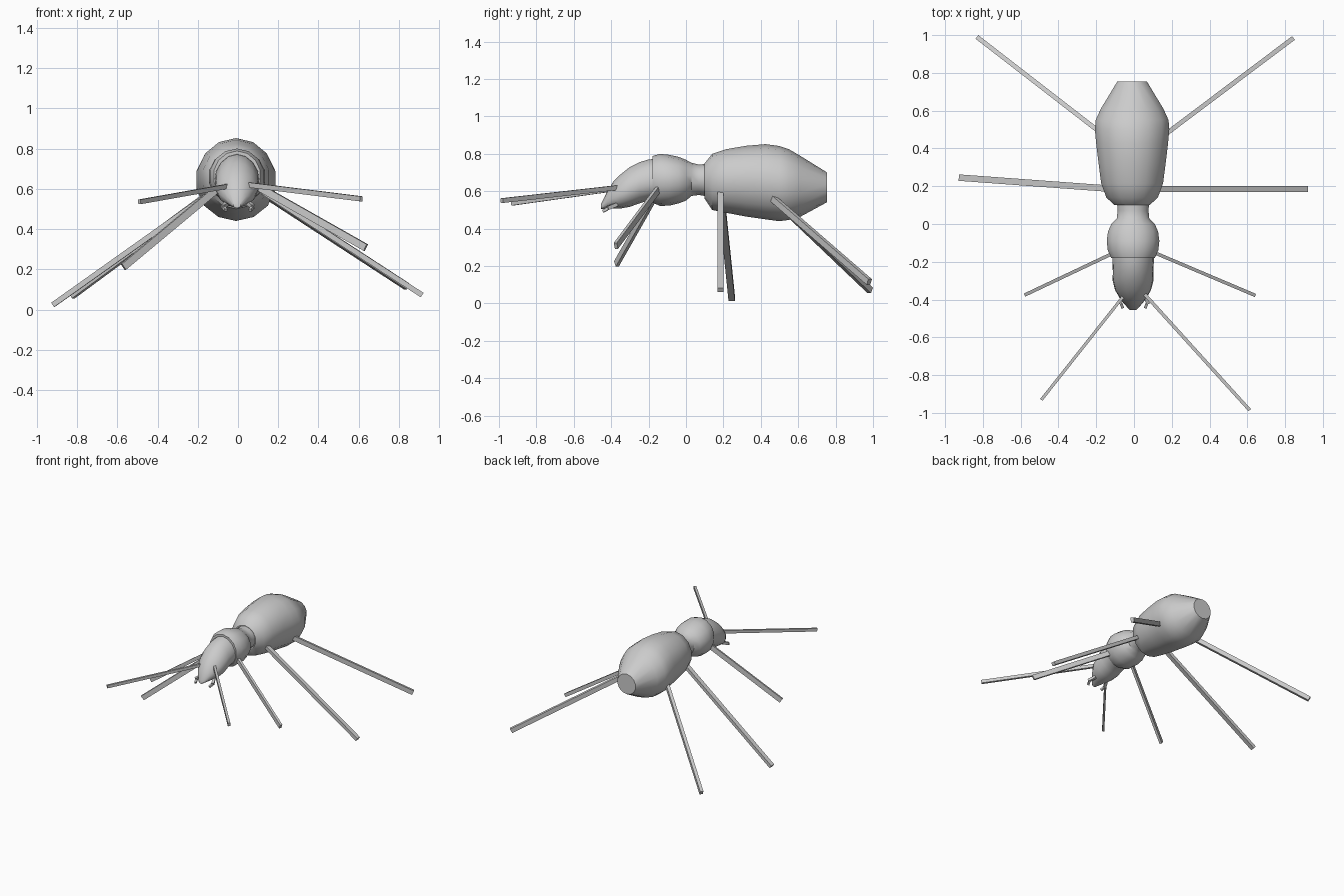
import bpy, bmesh, math
from mathutils import Vector


def finish(bm, name, smooth):
    bmesh.ops.recalc_face_normals(bm, faces=bm.faces)
    me = bpy.data.meshes.new(name)
    bm.to_mesh(me)
    bm.free()
    ob = bpy.data.objects.new(name, me)
    bpy.context.collection.objects.link(ob)
    if smooth:
        bpy.ops.object.select_all(action='DESELECT')
        ob.select_set(True)
        bpy.context.view_layer.objects.active = ob
        bpy.ops.object.shade_smooth_by_angle(angle=math.radians(35))
    return ob


def loft(name, rings, cx=-0.005, n=14, taper=0.0):
    """Closed body along y; each ring is (y, z bottom, z top, half width)."""
    bm = bmesh.new()
    loops = []
    for y, zb, zt, w in rings:
        loop = []
        for i in range(n):
            a = 2 * math.pi * (i + 0.5) / n
            x = w * math.cos(a) * (1 - taper * math.sin(a))
            loop.append(bm.verts.new((cx + x, y, (zb + zt) / 2 + (zt - zb) / 2 * math.sin(a))))
        loops.append(loop)
    for a, b in zip(loops, loops[1:]):
        for i in range(n):
            j = (i + 1) % n
            bm.faces.new((a[i], a[j], b[j], b[i]))
    bm.faces.new(loops[0])
    bm.faces.new(loops[-1])
    return finish(bm, name, True)


def stick(name, start, end, wide, tall):
    """Straight square-cut bar; wide is horizontal, tall is in the vertical plane."""
    p, q = Vector(start), Vector(end)
    d = (q - p).normalized()
    side = d.cross(Vector((0, 0, 1))).normalized()
    up = side.cross(d)
    bm = bmesh.new()
    ends = [[bm.verts.new(c + side * sx * wide / 2 + up * sz * tall / 2)
             for sx, sz in ((-1, -1), (1, -1), (1, 1), (-1, 1))] for c in (p, q)]
    a, b = ends
    for i in range(4):
        j = (i + 1) % 4
        bm.faces.new((a[i], a[j], b[j], b[i]))
    bm.faces.new(a)
    bm.faces.new(b)
    return finish(bm, name, False)


# Abdomen with a flat rear end
loft("abdomen", [(0.10, 0.56, 0.75, 0.095), (0.14, 0.50, 0.80, 0.14),
                 (0.215, 0.485, 0.825, 0.168), (0.32, 0.465, 0.843, 0.182),
                 (0.425, 0.45, 0.852, 0.195), (0.50, 0.44, 0.842, 0.202),
                 (0.55, 0.447, 0.825, 0.198), (0.61, 0.463, 0.79, 0.17),
                 (0.755, 0.542, 0.70, 0.08)], cx=-0.01)

# Thorax with its narrow waist
loft("thorax", [(0.13, 0.57, 0.75, 0.088), (0.07, 0.58, 0.742, 0.084),
                (0.03, 0.575, 0.752, 0.088), (0.0, 0.55, 0.768, 0.118),
                (-0.04, 0.535, 0.784, 0.136), (-0.09, 0.523, 0.795, 0.143),
                (-0.14, 0.522, 0.80, 0.137), (-0.18, 0.54, 0.788, 0.118)])

# Head sloping down to the snout
loft("head", [(-0.15, 0.55, 0.775, 0.11), (-0.20, 0.55, 0.77, 0.11),
              (-0.25, 0.535, 0.755, 0.107), (-0.30, 0.517, 0.73, 0.108),
              (-0.35, 0.508, 0.69, 0.095), (-0.39, 0.508, 0.65, 0.072),
              (-0.42, 0.507, 0.60, 0.05), (-0.455, 0.505, 0.53, 0.018)], taper=0.12)

# Mandibles
for s, label in ((-1, "left"), (1, "right")):
    stick(label + "_mandible_base", (s * 0.05, -0.37, 0.53), (s * 0.075, -0.42, 0.51), 0.02, 0.02)
    stick(label + "_mandible_tip", (s * 0.073, -0.41, 0.512), (s * 0.06, -0.443, 0.493), 0.015, 0.015)

# Antennae and legs, posed unevenly left and right
limbs = [
    ("left_antenna", (-0.05, -0.375, 0.613), (-0.49, -0.93, 0.535), 0.016, 0.023),
    ("right_antenna", (0.05, -0.365, 0.62), (0.612, -0.985, 0.55), 0.018, 0.025),
    ("left_front_leg", (-0.08, -0.14, 0.62), (-0.57, -0.372, 0.212), 0.018, 0.036),
    ("right_front_leg", (0.08, -0.14, 0.622), (0.635, -0.375, 0.308), 0.018, 0.036),
    ("left_middle_leg", (-0.10, 0.185, 0.605), (-0.92, 0.245, 0.023), 0.034, 0.026),
    ("right_middle_leg", (0.10, 0.185, 0.60), (0.915, 0.185, 0.072), 0.032, 0.026),
    ("left_hind_leg", (-0.14, 0.455, 0.575), (-0.825, 0.985, 0.07), 0.024, 0.034),
    ("right_hind_leg", (0.14, 0.455, 0.57), (0.838, 0.98, 0.115), 0.024, 0.034),
]
for limb in limbs:
    stick(*limb)
